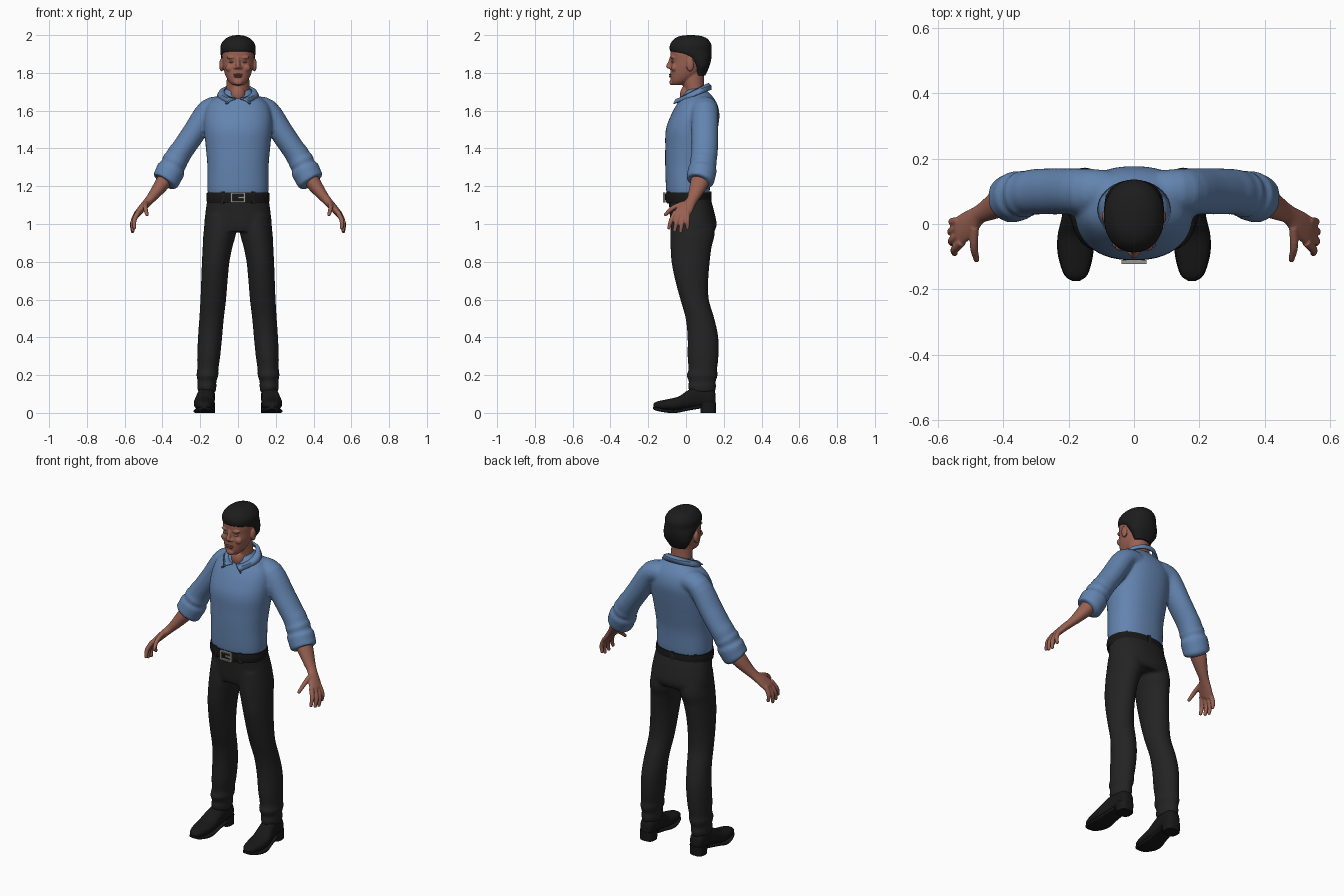
import bpy, bmesh, math
from mathutils import Vector, Matrix

default_cube = bpy.data.objects.get("Cube")
if default_cube:
    bpy.data.objects.remove(default_cube, do_unlink=True)

X, Y, Z = Vector((1, 0, 0)), Vector((0, 1, 0)), Vector((0, 0, 1))


def material(name, red, green, blue):
    mat = bpy.data.materials.new(name)
    mat.use_nodes = True
    colour = (red, green, blue, 1)
    mat.diffuse_color = colour
    shader = next(n for n in mat.node_tree.nodes if n.type == 'BSDF_PRINCIPLED')
    shader.inputs["Base Color"].default_value = colour
    shader.inputs["Roughness"].default_value = 0.7
    return mat


SHIRT = material("blue cotton", .125, .23, .43)
SKIN = material("brown skin", .32, .12, .085)
LIP = material("dark lip", .24, .08, .06)
CLOTH = material("black cloth", .017, .017, .017)
HAIR = material("black hair", .012, .012, .012)
LEATHER = material("black leather", .009, .009, .009)
METAL = material("buckle metal", .33, .31, .28)
EYE = material("eye grey", .22, .16, .14)


def level(z, half, front, back, x=0):
    """Horizontal section given by half width, front and back."""
    return (x, (front + back) / 2, z, half, (back - front) / 2)


def spline(points, steps=4):
    """Pass a smooth curve through the stations."""
    out = []
    last = len(points) - 1
    for i in range(last):
        quad = [points[min(max(i + k, 0), last)] for k in (-1, 0, 1, 2)]
        for s in range(steps):
            t = s / steps
            out.append([b + t * (c - a) / 2
                        + t * t * (a - 2.5 * b + 2 * c - d / 2)
                        + t ** 3 * (3 * (b - c) + d - a) / 2
                        for a, b, c, d in zip(*quad)])
    return out + [list(points[last])]


def tube(bm, stations, axes=None, hint=Y, side=1, power=1.0, sides=28, steps=4):
    """Loft superellipse sections (x, y, z, radius, radius); side -1 mirrors."""
    path = spline(stations, steps)
    rings = []
    for i, (x, y, z, a, b) in enumerate(path):
        if axes:
            u, v = axes
        else:
            nxt, prv = path[min(i + 1, len(path) - 1)], path[max(i - 1, 0)]
            along = (Vector(nxt[:3]) - Vector(prv[:3])).normalized()
            v = (hint - along * hint.dot(along)).normalized()
            u = along.cross(v)
        ring = []
        for k in range(sides):
            ang = math.tau * k / sides
            c, s = math.cos(ang), math.sin(ang)
            c, s = (math.copysign(abs(w) ** power, w) for w in (c, s))
            p = Vector((x, y, z)) + u * (max(a, .002) * c) + v * (max(b, .002) * s)
            ring.append(bm.verts.new((p.x * side, p.y, p.z)))
        rings.append(ring)
    for low, high in zip(rings, rings[1:]):
        for k in range(sides):
            j = (k + 1) % sides
            bm.faces.new((low[k], low[j], high[j], high[k]))
    bm.faces.new(rings[0])
    bm.faces.new(rings[-1])


def ball(bm, centre, size):
    bmesh.ops.create_uvsphere(bm, u_segments=24, v_segments=14, radius=1,
                              matrix=Matrix.Translation(centre) @ Matrix.Diagonal((*size, 1)))


def box(bm, centre, size, turn=0):
    bmesh.ops.create_cube(bm, size=1, matrix=Matrix.Translation(centre)
                          @ Matrix.Rotation(turn, 4, 'Z') @ Matrix.Diagonal((*size, 1)))


def finish(name, bm, mat, voxel=None, relax=4):
    """Make the object; a voxel size fuses its parts into one skin."""
    bmesh.ops.recalc_face_normals(bm, faces=bm.faces)
    mesh = bpy.data.meshes.new(name)
    bm.to_mesh(mesh)
    bm.free()
    mesh.materials.append(mat)
    mesh.shade_smooth()
    mesh.set_sharp_from_angle(angle=math.radians(45))
    obj = bpy.data.objects.new(name, mesh)
    bpy.context.scene.collection.objects.link(obj)
    if voxel:
        fuse = obj.modifiers.new("Fuse", 'REMESH')
        fuse.mode = 'VOXEL'
        fuse.voxel_size = voxel
        fuse.use_smooth_shade = True
        soft = obj.modifiers.new("Soften", 'SMOOTH')
        soft.factor, soft.iterations = 0.5, relax
    return obj


# Shirt: torso, sleeves and rolled cuffs
bm = bmesh.new()
tube(bm, [level(1.15, .157, -.10, .122), level(1.19, .162, -.106, .127),
          level(1.3, .162, -.11, .133), level(1.4, .17, -.11, .15),
          level(1.5, .18, -.107, .168), level(1.58, .178, -.078, .177),
          level(1.64, .155, -.045, .163), level(1.69, .088, -.012, .128),
          level(1.72, .06, .005, .095)], axes=(X, Y), power=.88, sides=40)
for side in (1, -1):
    tube(bm, [(.08, .1, 1.615, .06, .065), (.155, .1, 1.6, .062, .07),
              (.235, .1, 1.48, .062, .071), (.29, .099, 1.4, .061, .07),
              (.32, .096, 1.355, .064, .069), (.37, .08, 1.25, .06, .066)], side=side)
    tube(bm, [(.322, .094, 1.352, .056, .062), (.334, .092, 1.332, .069, .073),
              (.347, .089, 1.306, .063, .068), (.354, .087, 1.29, .076, .076),
              (.372, .08, 1.252, .074, .075), (.386, .074, 1.226, .072, .071),
              (.39, .072, 1.22, .05, .05)], side=side, steps=3)
finish("shirt", bm, SHIRT, voxel=.008, relax=5)

# Collar: a folded band that drops to two points in front
bm = bmesh.new()
rows = []
count = 40
for i in range(count + 1):
    t = 2 * i / count - 1
    ang = t * math.radians(172)
    s, c = math.sin(ang), math.cos(ang)
    top = Vector((.073 * s, .04 + .076 * c, 1.703 + .04 * c))
    edge = Vector((.108 * s, .045 + .086 * c, 1.678 + .032 * c))
    pull = max(0, (abs(t) - .6) / .4) ** 2
    edge = edge.lerp(Vector((math.copysign(.066, t), -.066, 1.637)), pull)
    middle = (top + edge) / 2 + Vector((s * .006, c * .006, .006))
    rows.append([bm.verts.new(p) for p in (top, middle, edge)])
for a, b in zip(rows, rows[1:]):
    for k in (0, 1):
        bm.faces.new((a[k], a[k + 1], b[k + 1], b[k]))
collar = finish("collar", bm, SHIRT)
thick = collar.modifiers.new("Thickness", 'SOLIDIFY')
thick.thickness, thick.offset = .009, 0

# Trousers: hips and two legs
bm = bmesh.new()
tube(bm, [level(1.15, .16, -.094, .125), level(1.08, .17, -.088, .146),
          level(1.0, .179, -.083, .162), level(.96, .178, -.075, .15)],
     axes=(X, Y), power=.88, sides=40)
for side in (1, -1):
    tube(bm, [level(1.05, .08, -.075, .135, .09), level(.95, .086, -.083, .152, .097),
              level(.88, .079, -.082, .136, .108), level(.8, .073, -.077, .126, .118),
              level(.7, .07, -.057, .118, .125), level(.6, .068, -.03, .121, .131),
              level(.5, .065, -.002, .15, .14), level(.4, .064, .008, .171, .148),
              level(.3, .061, .008, .172, .155), level(.23, .056, .013, .165, .16),
              level(.2, .058, .003, .168, .162), level(.165, .049, .015, .157, .164),
              level(.14, .051, .01, .16, .165), level(.11, .046, .02, .153, .165)],
         axes=(X, Y), side=side)
finish("trousers", bm, CLOTH, voxel=.008)

# Belt, loops and buckle
bm = bmesh.new()
tube(bm, [level(1.115, .165, -.108, .13), level(1.14, .168, -.111, .132),
          level(1.167, .165, -.109, .129)], axes=(X, Y), power=.88, sides=48)
finish("belt", bm, LEATHER)
bm = bmesh.new()
for deg in (40, 90, 140, 240, 300):
    ang = math.radians(deg)
    box(bm, (.163 * math.cos(ang), .01 + .118 * math.sin(ang), 1.14),
        (.018, .012, .064), ang + math.pi / 2)
finish("belt_loops", bm, CLOTH)
bm = bmesh.new()
for x in (-.034, .034):
    box(bm, (x, -.116, 1.14), (.01, .012, .054))
for z in (1.117, 1.163):
    box(bm, (0, -.116, z), (.076, .012, .008))
box(bm, (.016, -.117, 1.14), (.034, .01, .009))
finish("buckle", bm, METAL)

# Head: skull, face, ears and neck
bm = bmesh.new()
tube(bm, [level(1.735, .03, -.07, -.02), level(1.755, .05, -.08, .02),
          level(1.79, .068, -.083, .07), level(1.83, .078, -.082, .095),
          level(1.86, .082, -.079, .108), level(1.91, .084, -.082, .115),
          level(1.95, .076, -.068, .108), level(1.98, .045, -.04, .08)],
     axes=(X, Y), power=.9, sides=36)
tube(bm, [level(1.62, .064, -.005, .115), level(1.7, .062, -.008, .1),
          level(1.76, .06, -.02, .095), level(1.81, .058, -.02, .095)], axes=(X, Y))
ball(bm, (0, .004, 1.685), (.04, .036, .05))
tube(bm, [(0, -.076, 1.885, .01, .01), (0, -.085, 1.858, .01, .01),
          (0, -.094, 1.834, .013, .012), (0, -.084, 1.822, .014, .01)], axes=(X, Y))
ball(bm, (0, -.076, 1.75), (.024, .012, .016))
for s in (1, -1):
    ball(bm, (s * .013, -.083, 1.828), (.01, .011, .008))
    ball(bm, (s * .034, -.07, 1.882), (.026, .013, .009))
    ball(bm, (s * .043, -.062, 1.826), (.024, .016, .02))
    ball(bm, (s * .088, .022, 1.842), (.011, .02, .035))
finish("head", bm, SKIN, voxel=.004, relax=4)

bm = bmesh.new()
ball(bm, (0, -.081, 1.791), (.025, .009, .005))
ball(bm, (0, -.081, 1.781), (.021, .009, .006))
finish("lips", bm, LIP)
bm = bmesh.new()
for s in (1, -1):
    ball(bm, (s * .034, -.069, 1.858), (.014, .009, .006))
finish("eyes", bm, EYE)

# Hair: cropped cap with a stepped hairline
bm = bmesh.new()
tube(bm, [level(1.785, .05, .045, .102), level(1.83, .08, .04, .122),
          level(1.86, .087, .012, .131), level(1.885, .09, -.02, .135),
          level(1.902, .092, -.06, .136), level(1.916, .092, -.084, .136),
          level(1.95, .09, -.084, .134), level(1.98, .068, -.062, .114),
          level(1.995, .038, -.03, .08), level(2.0, .008, .01, .04)],
     axes=(X, Y), power=.93, sides=40)
finish("hair", bm, HAIR)

for side, word in ((1, "left"), (-1, "right")):
    # Forearm, palm, fingers and thumb
    bm = bmesh.new()
    tube(bm, [(.365, .085, 1.27, .043, .05), (.4, .07, 1.215, .04, .048),
              (.445, .045, 1.155, .029, .035), (.475, .028, 1.12, .023, .029),
              (.507, .0, 1.085, .02, .041), (.532, -.021, 1.055, .017, .044),
              (.538, -.027, 1.043, .012, .038)], side=side)
    for knuckle, bend, tip in (((.527, -.055, 1.065), (.549, -.078, 1.02), (.549, -.09, .98)),
                               ((.533, -.034, 1.058), (.557, -.05, 1.01), (.556, -.06, .966)),
                               ((.535, -.012, 1.055), (.559, -.022, 1.005), (.558, -.028, .96)),
                               ((.535, .008, 1.06), (.556, .007, 1.015), (.553, .008, .978)),
                               ((.488, -.01, 1.11), (.49, -.07, 1.085), (.482, -.108, 1.05))):
        tube(bm, [(*knuckle, .014, .014), (*bend, .0125, .0125), (*tip, .0095, .0095)],
             side=side, hint=X, sides=14)
        ball(bm, (tip[0] * side, tip[1], tip[2]), (.0095, .0095, .0095))
    finish(word + "_forearm_and_hand", bm, SKIN, voxel=.004, relax=3)

    # Shoe upper, sole and heel
    bm = bmesh.new()
    tube(bm, [(.178, -.173, .038, .012, .008), (.178, -.155, .04, .034, .02),
              (.179, -.1, .043, .05, .029), (.179, -.04, .05, .055, .036),
              (.175, .0, .066, .051, .047), (.169, .05, .082, .046, .058),
              (.166, .1, .086, .045, .056), (.165, .14, .08, .039, .05),
              (.165, .157, .07, .022, .032)], axes=(X, Z), side=side, power=.85)
    finish(word + "_shoe", bm, LEATHER)
    bm = bmesh.new()
    tube(bm, [(.178, -.174, .026, .012, .006), (.178, -.155, .02, .036, .009),
              (.179, -.1, .01, .053, .009), (.179, -.05, .009, .056, .009),
              (.175, .0, .019, .05, .009), (.168, .08, .034, .043, .01)],
         axes=(X, Z), side=side, power=.5)
    tube(bm, [level(0, .043, .078, .158, .166), level(.055, .045, .072, .16, .166)],
         axes=(X, Y), side=side, power=.7, steps=1)
    finish(word + "_sole_and_heel", bm, LEATHER)
